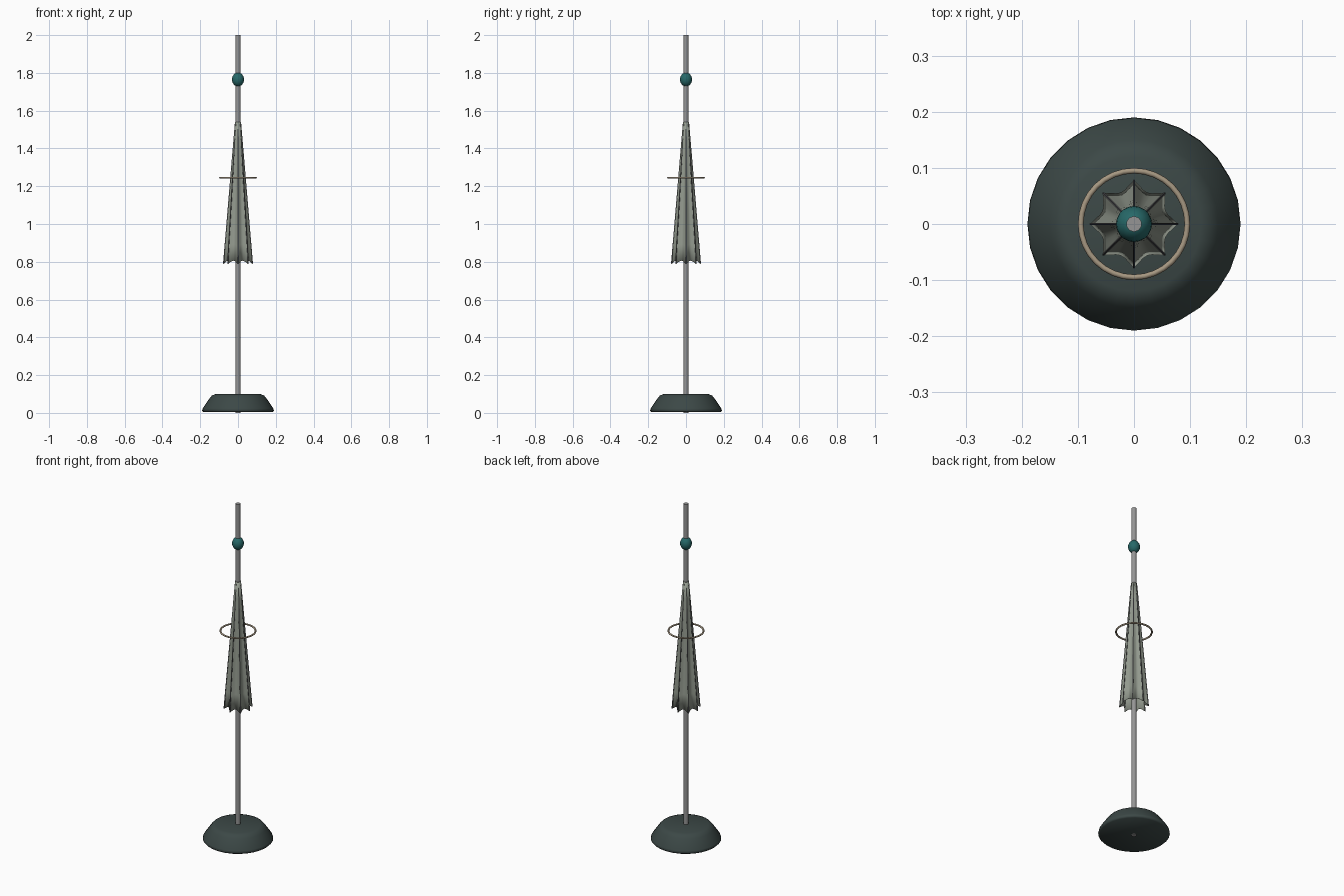
import bpy, bmesh, math
from mathutils import Vector

if "Cube" in bpy.data.objects:
    bpy.data.objects.remove(bpy.data.objects["Cube"])


def material(name, rgb):
    m = bpy.data.materials.new(name)
    m.diffuse_color = (*rgb, 1)
    m.use_nodes = True
    m.node_tree.nodes["Principled BSDF"].inputs["Base Color"].default_value = m.diffuse_color
    return m


DARK = material("dark_green", (0.045, 0.065, 0.062))
METAL = material("metal", (0.30, 0.30, 0.30))
TEAL = material("teal", (0.02, 0.14, 0.14))
CLOTH = material("cloth", (0.29, 0.32, 0.27))
TAN = material("tan", (0.38, 0.31, 0.22))
RIB = material("rib_metal", (0.12, 0.12, 0.13))


def finish(ob, name, mat, angle=40):
    ob.name = name
    ob.data.materials.clear()
    ob.data.materials.append(mat)
    bpy.ops.object.select_all(action='DESELECT')
    ob.select_set(True)
    bpy.context.view_layer.objects.active = ob
    bpy.ops.object.shade_smooth_by_angle(angle=math.radians(angle))
    return ob


def from_rings(name, rings, mat, cap=True, angle=40):
    bm = bmesh.new()
    vs = [[bm.verts.new(p) for p in ring] for ring in rings]
    n = len(vs[0])
    for a, b in zip(vs, vs[1:]):
        for i in range(n):
            j = (i + 1) % n
            bm.faces.new((a[i], a[j], b[j], b[i]))
    if cap:
        bm.faces.new(vs[0][::-1])
        bm.faces.new(vs[-1])
    me = bpy.data.meshes.new(name)
    bm.to_mesh(me)
    bm.free()
    ob = bpy.data.objects.new(name, me)
    bpy.context.collection.objects.link(ob)
    return finish(ob, name, mat, angle)


def circle(r, z, n):
    return [(r * math.cos(2 * math.pi * i / n), r * math.sin(2 * math.pi * i / n), z) for i in range(n)]


def rod(name, a, b, r, n, mat):
    a, b = Vector(a), Vector(b)
    bpy.ops.mesh.primitive_cylinder_add(vertices=n, radius=r, depth=(b - a).length, location=(a + b) / 2)
    ob = bpy.context.object
    ob.rotation_euler = (b - a).to_track_quat('Z', 'Y').to_euler()
    return finish(ob, name, mat, 50)


# weighted base with a rounded shoulder
base = [(0.182, 0.004), (0.19, 0.012), (0.187, 0.024), (0.15, 0.078), (0.138, 0.092), (0.12, 0.099)]
from_rings("base", [circle(r, z, 28) for r, z in base], DARK, angle=60)

# pole
rod("pole", (0, 0, 0), (0, 0, 2), 0.014, 10, METAL)

# finial knob
bpy.ops.mesh.primitive_uv_sphere_add(segments=20, ring_count=12, radius=1, location=(0, 0, 1.765))
bpy.context.object.scale = (0.032, 0.032, 0.037)
finish(bpy.context.object, "knob", TEAL)

# folded canopy: eight ridges with cloth sagging inwards and an arched hem
RIBS, SUB, STEPS = 8, 6, 8
rings = []
for s in range(STEPS + 1):
    t = s / STEPS
    ring = []
    for i in range(RIBS * SUB):
        a = 2 * math.pi * i / (RIBS * SUB)
        sag = math.sin(math.pi * (i % SUB) / SUB)
        r = (0.016 + 0.062 * t) * (1 - 0.22 * sag * min(1, t * 2))
        z = 1.54 - 0.752 * t + 0.018 * sag * t ** 4
        ring.append((r * math.cos(a), r * math.sin(a), z))
    rings.append(ring)
canopy = from_rings("canopy", rings[::-1], CLOTH, cap=False, angle=35)
solid = canopy.modifiers.new("thickness", 'SOLIDIFY')
solid.thickness = 0.002

# ribs along the ridges
for k in range(RIBS):
    a = 2 * math.pi * k / RIBS
    c, s = math.cos(a), math.sin(a)
    rod(f"rib_{k + 1}", (0.015 * c, 0.015 * s, 1.53), (0.077 * c, 0.077 * s, 0.79), 0.0022, 6, RIB)

# tie ring
bpy.ops.mesh.primitive_torus_add(major_segments=32, minor_segments=8, major_radius=0.095,
                                 minor_radius=0.005, location=(0, 0, 1.245))
finish(bpy.context.object, "tie_ring", TAN, 60)
